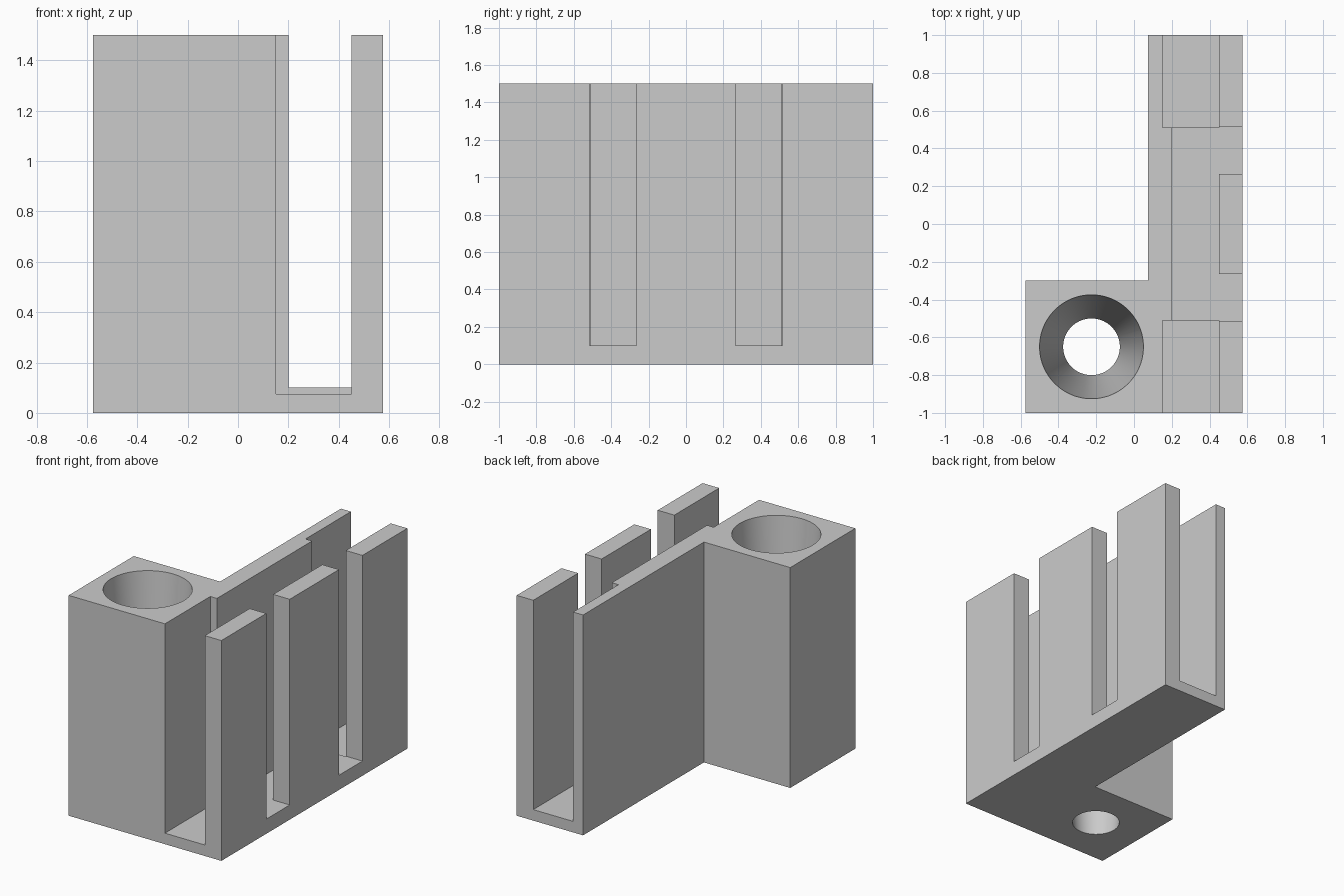
import bpy
import bmesh
from math import radians

if "Cube" in bpy.data.objects:
    bpy.data.objects.remove(bpy.data.objects["Cube"], do_unlink=True)

HEIGHT = 1.5

grey = bpy.data.materials.new("plain grey")
grey.use_nodes = True
colour = (0.6, 0.6, 0.6, 1)
grey.diffuse_color = colour
grey.node_tree.nodes["Principled BSDF"].inputs["Base Color"].default_value = colour


def add_object(name, bm):
    bmesh.ops.recalc_face_normals(bm, faces=bm.faces)
    mesh = bpy.data.meshes.new(name)
    bm.to_mesh(mesh)
    bm.free()
    mesh.materials.append(grey)
    obj = bpy.data.objects.new(name, mesh)
    bpy.context.collection.objects.link(obj)
    return obj


def prism(name, outline, z0, z1):
    bm = bmesh.new()
    face = bm.faces.new([bm.verts.new((x, y, z0)) for x, y in outline])
    top = bmesh.ops.extrude_face_region(bm, geom=[face])["geom"]
    verts = [v for v in top if isinstance(v, bmesh.types.BMVert)]
    bmesh.ops.translate(bm, verts=verts, vec=(0, 0, z1 - z0))
    return add_object(name, bm)


def box(name, x0, x1, y0, y1, z0):
    return prism(name, [(x0, y0), (x1, y0), (x1, y1), (x0, y1)], z0, HEIGHT + 0.2)


def cut(target, cutter):
    cutter.hide_render = True
    mod = target.modifiers.new("cut", "BOOLEAN")
    mod.operation = "DIFFERENCE"
    mod.solver = "EXACT"
    mod.object = cutter
    bpy.context.view_layer.objects.active = target
    bpy.ops.object.modifier_apply(modifier=mod.name)
    bpy.data.objects.remove(cutter, do_unlink=True)


# L-shaped body
left, right, wall, corner = -0.575, 0.575, 0.075, -0.3
holder = prism("holder_body", [(left, -1), (right, -1), (right, 1), (wall, 1),
                               (wall, corner), (left, corner)], 0, HEIGHT)

# Long trough, leaving a thicker inner wall in the middle
cut(holder, box("trough_cutter", 0.2, 0.45, -1.1, 1.1, 0.1))

# Wider, deeper end pockets and the open slots in the outer wall
for side in (-1, 1):
    y0, y1 = sorted((side * 0.512, side * 1.1))
    cut(holder, box("pocket_cutter", 0.15, 0.45, y0, y1, 0.075))
    y0, y1 = sorted((side * 0.265, side * 0.517))
    cut(holder, box("slot_cutter", 0.4, 0.7, y0, y1, 0.1))

# Tapered round hole through the block
top_r, low_r, over = 0.275, 0.15, 0.1
slope = (top_r - low_r) / HEIGHT
bm = bmesh.new()
bmesh.ops.create_cone(bm, cap_ends=True, segments=96,
                      radius1=low_r - slope * over, radius2=top_r + slope * over,
                      depth=HEIGHT + 2 * over)
bmesh.ops.translate(bm, verts=bm.verts, vec=(-0.225, -0.65, HEIGHT / 2))
cut(holder, add_object("hole_cutter", bm))

# Smooth hole, crisp edges
bpy.ops.object.select_all(action="DESELECT")
holder.select_set(True)
bpy.context.view_layer.objects.active = holder
bpy.ops.object.shade_smooth_by_angle(angle=radians(30))
